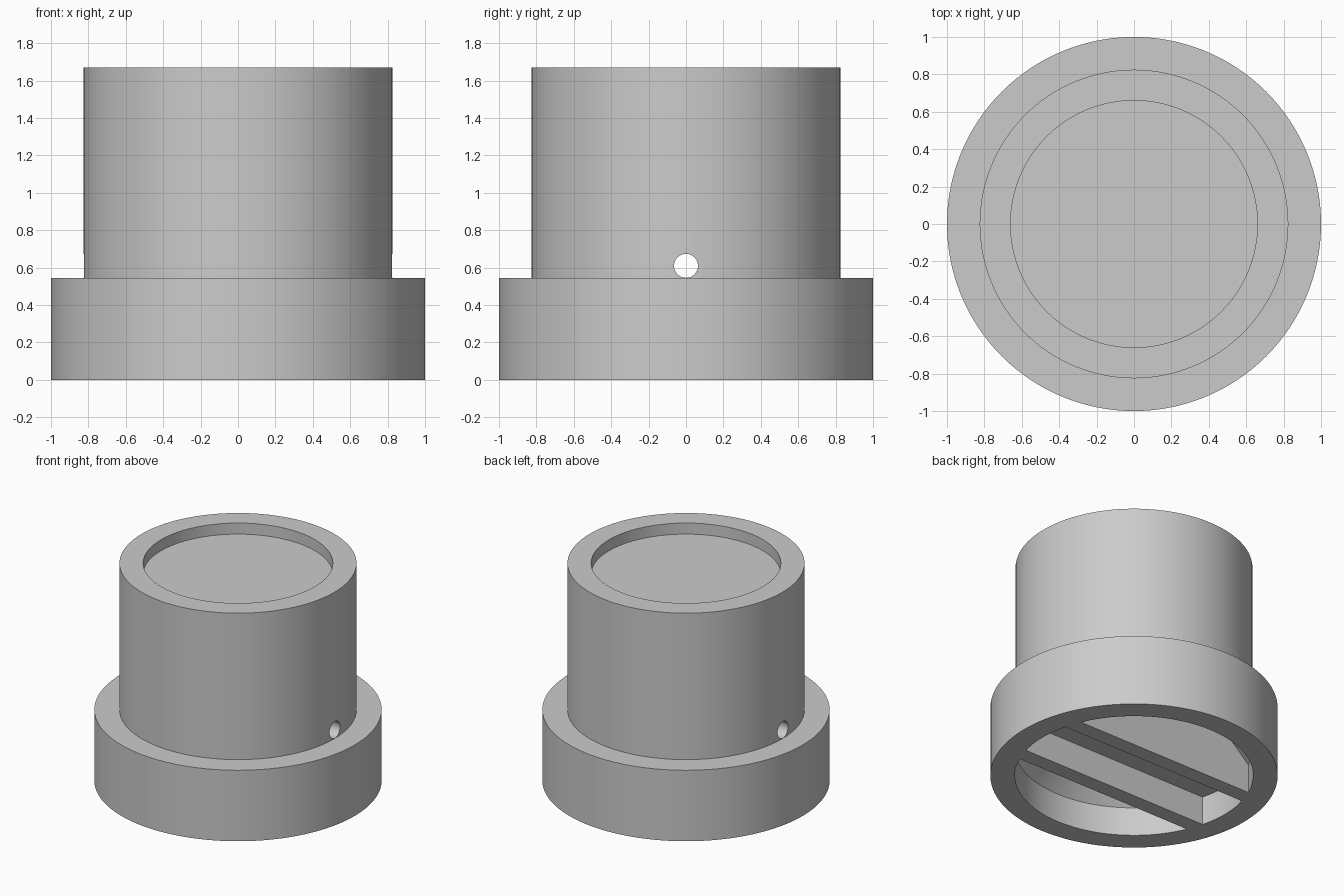
import bpy
import bmesh
import math
from mathutils import Matrix

if "Cube" in bpy.data.objects:
    bpy.data.objects.remove(bpy.data.objects["Cube"], do_unlink=True)

SEGMENTS = 128

grey = bpy.data.materials.new("plain grey")
grey.use_nodes = True
grey.diffuse_color = (0.6, 0.6, 0.6, 1)
grey.node_tree.nodes["Principled BSDF"].inputs["Base Color"].default_value = (0.6, 0.6, 0.6, 1)


def finish(bm, name):
    bmesh.ops.recalc_face_normals(bm, faces=bm.faces[:])
    mesh = bpy.data.meshes.new(name)
    bm.to_mesh(mesh)
    bm.free()
    mesh.materials.append(grey)
    obj = bpy.data.objects.new(name, mesh)
    bpy.context.collection.objects.link(obj)
    return obj


def lathe(profile, name):
    """Turn an (r, z) profile, starting and ending on the axis, about z."""
    bm = bmesh.new()
    verts = [bm.verts.new((r, 0, z)) for r, z in profile]
    edges = [bm.edges.new(pair) for pair in zip(verts, verts[1:])]
    bmesh.ops.spin(bm, geom=verts + edges, cent=(0, 0, 0), axis=(0, 0, 1),
                   angle=math.tau, steps=SEGMENTS)
    bmesh.ops.remove_doubles(bm, verts=bm.verts[:], dist=0.0001)
    return finish(bm, name)


def extrude_x(outline, half, name):
    """Extrude a (y, z) outline along x."""
    bm = bmesh.new()
    face = bm.faces.new([bm.verts.new((-half, y, z)) for y, z in outline])
    new = bmesh.ops.extrude_face_region(bm, geom=[face])["geom"]
    bmesh.ops.translate(bm, vec=(2 * half, 0, 0),
                        verts=[v for v in new if isinstance(v, bmesh.types.BMVert)])
    return finish(bm, name)


def combine(target, tool, operation):
    mod = target.modifiers.new(operation.lower(), "BOOLEAN")
    mod.operation = operation
    mod.solver = "EXACT"
    mod.object = tool
    bpy.context.view_layer.objects.active = target
    bpy.ops.object.modifier_apply(modifier=mod.name)
    bpy.data.objects.remove(tool, do_unlink=True)


# Flanged body: recessed top, outer wall, then the coned cavity from below
body = lathe([
    (0, 1.585), (0.66, 1.585), (0.66, 1.67), (0.825, 1.67), (0.825, 0.545),
    (1, 0.545), (1, 0), (0.83, 0), (0.83, 0.22), (0.66, 0.39),
    (0.66, 1.42), (0, 1.42),
], "flanged_body")

# Channel across the cavity: two rails joined by a plate
rail_out, rail_in, slot_top, top = 0.333, 0.213, 0.22, 0.42
half_outline = [(rail_in, slot_top), (rail_in, 0), (rail_out, 0), (rail_out, top)]
mirrored = [(-y, z) for y, z in reversed(half_outline)]
channel = extrude_x(half_outline + mirrored, 0.86, "cross_channel")
combine(body, channel, "UNION")

# Round pin hole straight through the tube
bm = bmesh.new()
bmesh.ops.create_cone(bm, cap_ends=True, segments=48, radius1=0.064, radius2=0.064, depth=3,
                      matrix=Matrix.Translation((0, 0, 0.61)) @ Matrix.Rotation(math.pi / 2, 4, "Y"))
combine(body, finish(bm, "pin_hole_cutter"), "DIFFERENCE")

# Smooth round walls with crisp rims
bpy.ops.object.select_all(action="DESELECT")
body.select_set(True)
bpy.context.view_layer.objects.active = body
bpy.ops.object.shade_smooth_by_angle(angle=math.radians(30))
